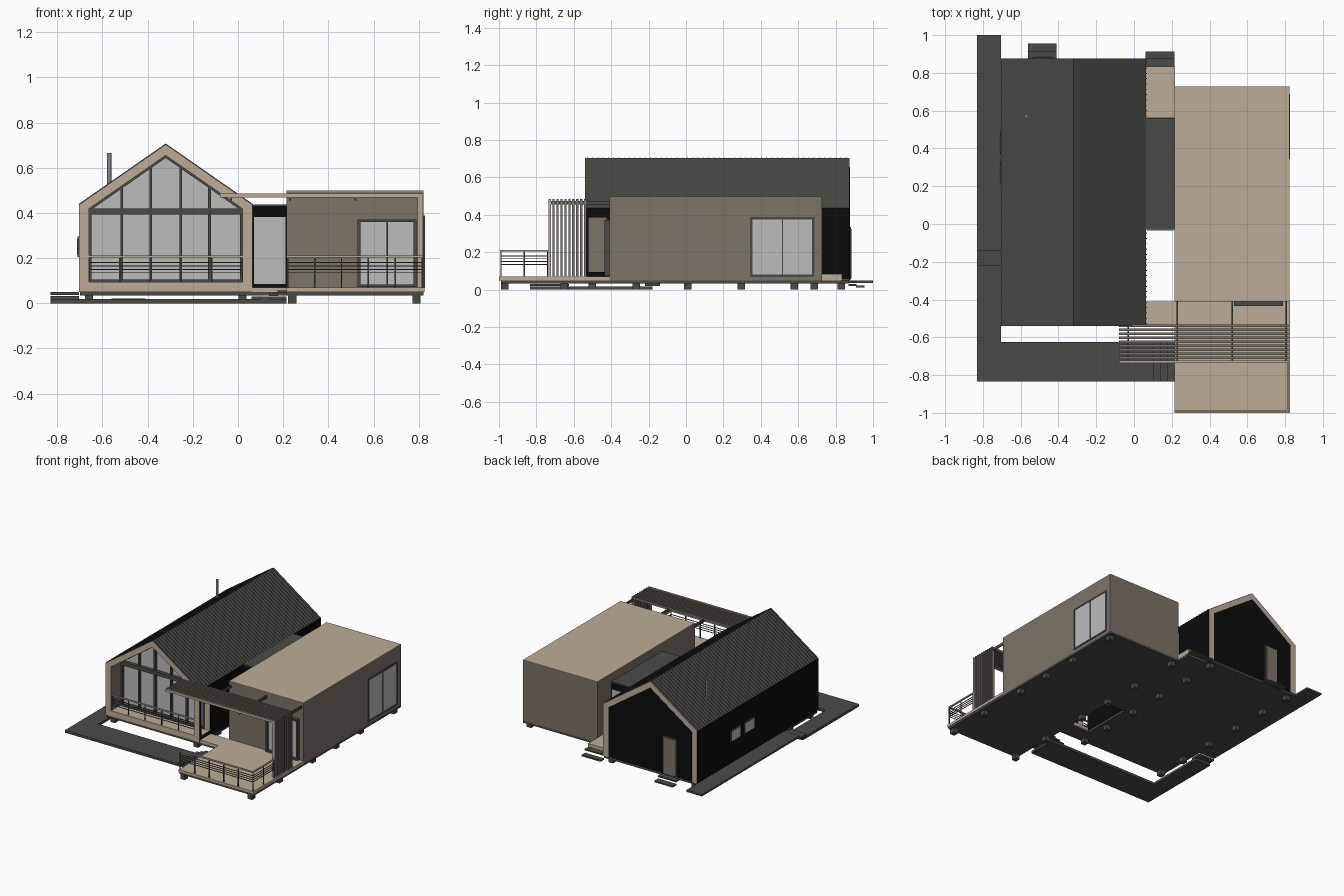
import bpy, bmesh

cube = bpy.data.objects.get("Cube")
if cube:
    bpy.data.objects.remove(cube)


def material(name, hex_code):
    srgb = [int(hex_code[i:i + 2], 16) / 255 for i in (0, 2, 4)]
    colour = [c / 12.92 if c < 0.04 else ((c + 0.055) / 1.055) ** 2.4 for c in srgb] + [1]
    m = bpy.data.materials.new(name)
    m.use_nodes = True
    m.diffuse_color = colour
    m.node_tree.nodes["Principled BSDF"].inputs["Base Color"].default_value = colour
    return m


BEIGE = material("beige timber", "BCAC98")
TAUPE = material("taupe cladding", "7C7368")
DARK = material("dark grey metal", "4A4B45")
BLACK = material("black cladding", "0B0B0B")
GLASS = material("pale glass", "BCBCBC")
STEEL = material("flue steel", "8A8A88")


def finish(name, bm, *mats):
    bmesh.ops.recalc_face_normals(bm, faces=bm.faces)
    mesh = bpy.data.meshes.new(name)
    bm.to_mesh(mesh)
    bm.free()
    for m in mats:
        mesh.materials.append(m)
    ob = bpy.data.objects.new(name, mesh)
    bpy.context.collection.objects.link(ob)
    return ob


def boxes(name, mat, *spans):
    """One object from boxes given as x0, x1, y0, y1, z0, z1."""
    bm = bmesh.new()
    for x0, x1, y0, y1, z0, z1 in spans:
        for v in bmesh.ops.create_cube(bm, size=1)["verts"]:
            v.co = ((x0 + x1) / 2 + v.co.x * (x1 - x0),
                    (y0 + y1) / 2 + v.co.y * (y1 - y0),
                    (z0 + z1) / 2 + v.co.z * (z1 - z0))
    return finish(name, bm, mat)


def prism(name, mat, outline, y0, y1):
    bm = bmesh.new()
    face = bm.faces.new([bm.verts.new((x, y0, z)) for x, z in outline])
    new = bmesh.ops.extrude_face_region(bm, geom=[face])["geom"]
    for v in new:
        if isinstance(v, bmesh.types.BMVert):
            v.co.y = y1
    return finish(name, bm, mat)


# Gable outline, inset evenly by t
MID, PITCH = -0.32, 0.695
FRONT, BACK = -0.54, 0.875


def gable(t):
    half, apex = 0.384 - t, 0.703 - 1.07 * t
    eave = apex - PITCH * half
    return [(MID - half, 0.05 + t), (MID + half, 0.05 + t), (MID + half, eave),
            (MID, apex), (MID - half, eave)]


def ring(name, outer, inner, y0, y1, *mats):
    bm = bmesh.new()
    loops = [[bm.verts.new((x, y, z)) for x, z in gable(t)]
             for t, y in ((outer, y0), (inner, y0), (inner, y1), (outer, y1))]
    for a, b in zip(loops, loops[1:] + loops[:1]):
        for i in range(len(a)):
            j = (i + 1) % len(a)
            bm.faces.new((a[i], a[j], b[j], b[i]))
    return finish(name, bm, *mats)


# Gabled house shell, coloured by direction
shell = ring("gabled_house_shell", 0, 0.045, FRONT, BACK, BEIGE, TAUPE, DARK, BLACK)
for p in shell.data.polygons:
    n, c = p.normal, p.center
    outside = n.x * (c.x - MID) + n.z * (c.z - 0.3) > 0
    if abs(n.y) > 0.9:
        p.material_index = 0
    elif outside:
        p.material_index = 3 if abs(n.x) > 0.9 else 2
    else:
        p.material_index = 0 if n.z > 0.9 else 1

# Side opening from porch to deck
cutter = boxes("opening_cutter", BEIGE, (0, 0.1, FRONT + 0.02, -0.42, 0.095, 0.385))
cutter.hide_render = True
mod = shell.modifiers.new("opening", "BOOLEAN")
mod.operation, mod.solver, mod.object = "DIFFERENCE", "EXACT", cutter
bpy.context.view_layer.objects.active = shell
bpy.ops.object.modifier_apply(modifier=mod.name)
bpy.data.objects.remove(cutter)

# Standing seams on the roof
top, low = gable(-0.004)[2:], gable(0.002)[2:]
seam = prism("roof_seams", DARK, top + low[::-1], FRONT + 0.01, FRONT + 0.015)
arr = seam.modifiers.new("repeat", "ARRAY")
arr.use_relative_offset, arr.use_constant_offset = False, True
arr.constant_offset_displace = (0, 0.0282, 0)
arr.count = 50

# Porch glazing
prism("gable_glass", GLASS, gable(0.045), -0.405, -0.395)
ring("gable_window_trim", 0.044, 0.056, -0.425, -0.39, DARK)
bars = [(-0.66, 0.02, -0.43, -0.39, 0.392, 0.42)]
for x in (-0.515, -0.386, -0.254, -0.126):
    bars.append((x - 0.006, x + 0.006, -0.425, -0.39, 0.09, 0.65 - PITCH * abs(x - MID)))
boxes("gable_window_bars", DARK, *bars)

# Back gable wall and its door
wall = gable(0.044)
wall[0], wall[1] = (wall[0][0], 0.051), (wall[1][0], 0.051)
prism("back_gable_wall", BLACK, wall, BACK - 0.05, BACK + 0.001)
boxes("back_door_frame", DARK, (-0.54, -0.43, BACK, BACK + 0.008, 0.055, 0.335))
boxes("back_door", TAUPE, (-0.53, -0.44, BACK, BACK + 0.011, 0.06, 0.325))

# Small windows on the outer side wall
for i, y in enumerate((0.43, 0.27)):
    boxes(f"side_window_frame_{i}", DARK, (-0.71, -0.70, y - 0.06, y + 0.06, 0.205, 0.295))
    boxes(f"side_window_glass_{i}", GLASS, (-0.712, -0.70, y - 0.05, y + 0.05, 0.215, 0.285))

# Flue
bm = bmesh.new()
bmesh.ops.create_cone(bm, cap_ends=True, segments=16, radius1=0.009, radius2=0.009, depth=0.16)
bmesh.ops.translate(bm, verts=bm.verts, vec=(-0.57, 0.57, 0.585))
finish("flue", bm, STEEL)

# Flat-roofed wing
boxes("wing_walls", TAUPE, (0.215, 0.822, -0.41, 0.727, 0.05, 0.495))
boxes("wing_roof", BEIGE, (0.215, 0.822, -0.41, 0.727, 0.494, 0.499))


def sliding_door(name, a0, a1, z0, z1, place):
    """place maps a span along the wall and a depth to box limits."""
    w, m = 0.012, (a0 + a1) / 2
    boxes(name + "_frame", DARK, *[place(a, b, 1) + (c, d) for a, b, c, d in (
        (a0, a0 + w, z0, z1), (a1 - w, a1, z0, z1), (a0, a1, z0, z0 + w),
        (a0, a1, z1 - w, z1), (m - 0.003, m + 0.003, z0, z1))])
    boxes(name + "_glass", GLASS, place(a0, a1, 0.3) + (z0, z1))


sliding_door("front_sliding_door", 0.53, 0.79, 0.072, 0.372,
             lambda a, b, d: (a, b, -0.41 - 0.025 * d, -0.40))
sliding_door("side_sliding_door", 0.343, 0.687, 0.068, 0.388,
             lambda a, b, d: (0.815, 0.822 + 0.005 * d, a, b))

# Linking corridor between the two volumes
boxes("corridor_walls", BLACK, (0.06, 0.216, -0.03, 0.56, 0.05, 0.43))
boxes("corridor_roof", DARK, (0.06, 0.216, -0.03, 0.56, 0.43, 0.437))
boxes("corridor_glass", GLASS, (0.07, 0.21, -0.034, -0.02, 0.085, 0.382),
      (0.07, 0.21, 0.55, 0.564, 0.085, 0.382))

# Foundation slabs and feet
boxes("floor_slab", DARK, (-0.70, 0.06, -0.53, 0.87, 0.034, 0.051),
      (0.215, 0.822, -0.99, 0.727, 0.034, 0.051), (0.06, 0.215, -0.03, 0.83, 0.034, 0.051),
      (0.06, 0.215, -0.53, -0.41, 0.034, 0.051))
spots = [(x, y) for x in (0.24, 0.79) for y in (-0.97, -0.65, -0.265, 0.01, 0.295, 0.685)]
spots += [(x, y) for x in (-0.66, 0.02) for y in (-0.5, -0.265, 0.01, 0.295, 0.58, 0.83)]
boxes("feet", DARK, *[(x - 0.018, x + 0.018, y - 0.02, y + 0.02, 0, 0.036) for x, y in spots])

# Timber decks
boxes("front_deck", BEIGE, (0.215, 0.825, -1, -0.41, 0.05, 0.07),
      (0.06, 0.216, -0.535, -0.41, 0.05, 0.07))
boxes("back_deck", BEIGE, (0.06, 0.216, 0.56, 0.835, 0.05, 0.085))

# Ground paths and steps
boxes("path", DARK, (-0.83, 0.215, -0.835, -0.625, 0, 0.018),
      (-0.83, -0.703, -0.626, -0.18, 0, 0.018), (-0.83, -0.703, -0.22, -0.14, 0.02, 0.033),
      (-0.83, -0.703, -0.14, 1, 0.036, 0.05))
boxes("front_steps", DARK, *[(0.1 + 0.037 * i, 0.141 + 0.037 * i, -0.835, -0.625,
                              0.02 + 0.013 * i, 0.03 + 0.013 * i) for i in range(3)])
boxes("back_steps", DARK, (-0.56, -0.41, 0.876, 0.915, 0.035, 0.045),
      (-0.56, -0.41, 0.91, 0.955, 0.012, 0.022), (0.06, 0.215, 0.835, 0.875, 0.05, 0.06),
      (0.06, 0.215, 0.87, 0.912, 0.02, 0.03))

# Slatted pergola: each slat is an L of roof strip and wall strip
for i in range(10):
    y = -0.735 + 0.0211 * i
    boxes(f"pergola_slat_{i}", TAUPE if i else BEIGE,
          (-0.08, 0.818, y, y + 0.012, 0.468, 0.485), (0.794, 0.818, y, y + 0.012, 0.07, 0.47))
boxes("pergola_beams", DARK, *[(x - 0.004, x + 0.004, y, -0.535 if x < 0 else -0.41, 0.455, 0.475)
                               for x, y in ((-0.03, -0.73), (0.23, -0.73), (0.52, -0.73), (0.806, -0.73))])


# Railings
def railing(name, x0, x1, y0, y1, count):
    boxes(name + "_handrail", BEIGE, (x0 - 0.005, x1 + 0.005, y0 - 0.005, y1 + 0.005, 0.203, 0.212))
    r = 0.002
    parts = [(x0 - r, x1 + r, y0 - r, y1 + r, z - r, z + r) for z in (0.135, 0.15, 0.165, 0.18)]
    for i in range(count):
        x, y = (a + (b - a) * i / (count - 1) for a, b in ((x0, x1), (y0, y1)))
        parts.append((x - 0.003, x + 0.003, y - 0.003, y + 0.003, 0.065, 0.205))
    boxes(name + "_wires", DARK, *parts)


railing("porch_railing", -0.66, 0.02, -0.53, -0.53, 6)
railing("deck_front_railing", 0.22, 0.815, -0.99, -0.99, 6)
railing("deck_side_railing", 0.815, 0.815, -0.99, -0.74, 3)
